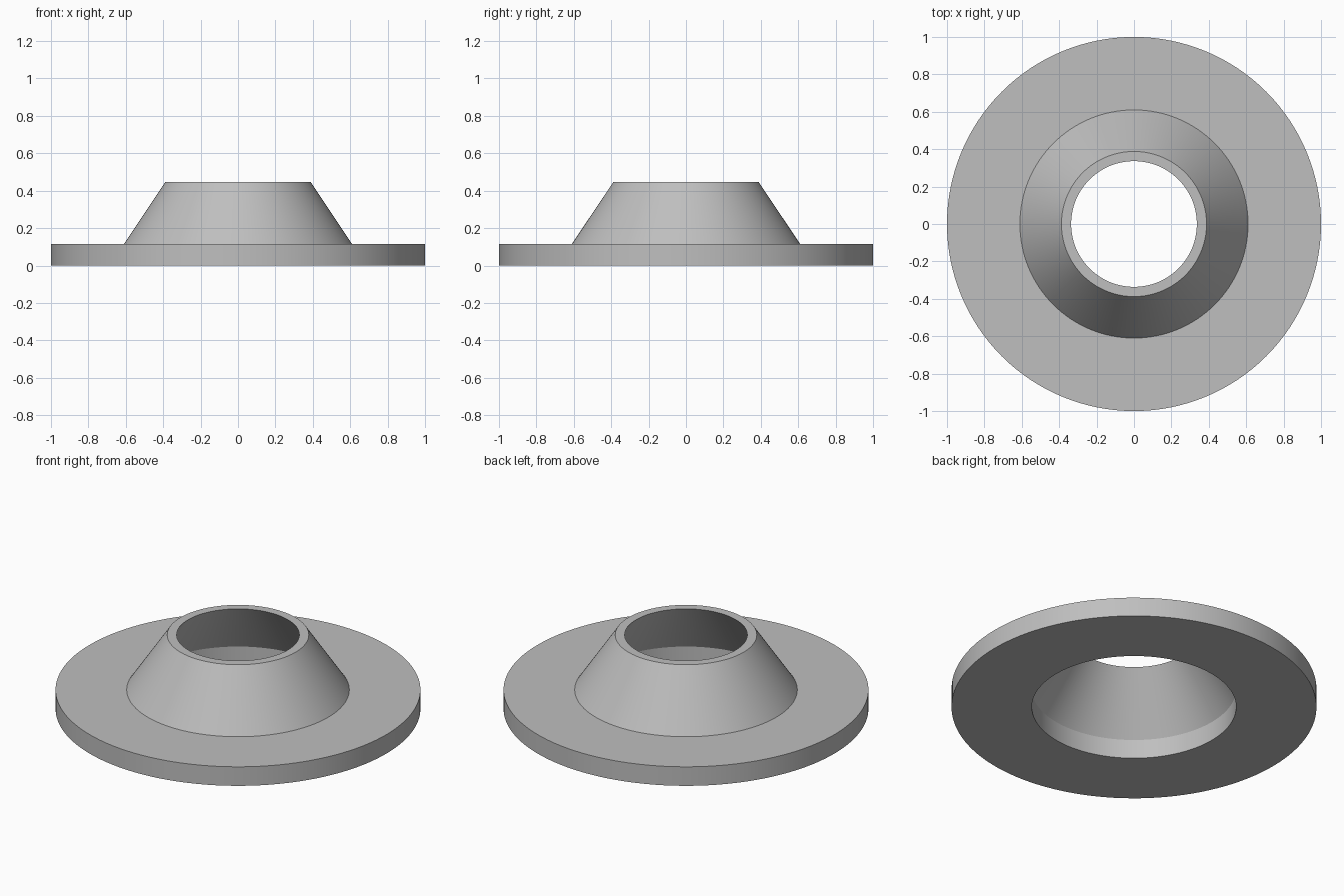
import bpy
import bmesh
import math
from mathutils import Vector

cube = bpy.data.objects.get("Cube")
if cube:
    bpy.data.objects.remove(cube, do_unlink=True)

SEGMENTS = 128


def make_material(name, colour):
    mat = bpy.data.materials.new(name)
    mat.use_nodes = True
    mat.diffuse_color = colour
    mat.node_tree.nodes["Principled BSDF"].inputs["Base Color"].default_value = colour
    return mat


def lathe(name, profile, mat):
    """Revolve a closed (radius, height) outline around the z axis."""
    bm = bmesh.new()
    verts = [bm.verts.new((r, 0, z)) for r, z in profile]
    edges = [bm.edges.new((v, verts[i - 1])) for i, v in enumerate(verts)]
    bmesh.ops.spin(bm, geom=verts + edges, cent=Vector(), axis=Vector((0, 0, 1)),
                   angle=math.tau, steps=SEGMENTS)
    bmesh.ops.remove_doubles(bm, verts=bm.verts, dist=0.0001)
    bmesh.ops.recalc_face_normals(bm, faces=bm.faces)
    mesh = bpy.data.meshes.new(name)
    bm.to_mesh(mesh)
    bm.free()
    mesh.materials.append(mat)
    obj = bpy.data.objects.new(name, mesh)
    bpy.context.collection.objects.link(obj)
    bpy.ops.object.select_all(action="DESELECT")
    bpy.context.view_layer.objects.active = obj
    obj.select_set(True)
    bpy.ops.object.shade_smooth_by_angle(angle=math.radians(30))
    return obj


grey = make_material("plain grey", (0.52, 0.52, 0.52, 1))

# Flat round flange rising into a hollow tapered neck of even wall thickness
flange_outline = [(0.56, 0), (1, 0), (1, 0.115), (0.61, 0.115)]
neck_outline = [(0.388, 0.447), (0.336, 0.447), (0.56, 0.115)]
lathe("flanged_neck", flange_outline + neck_outline, grey)
